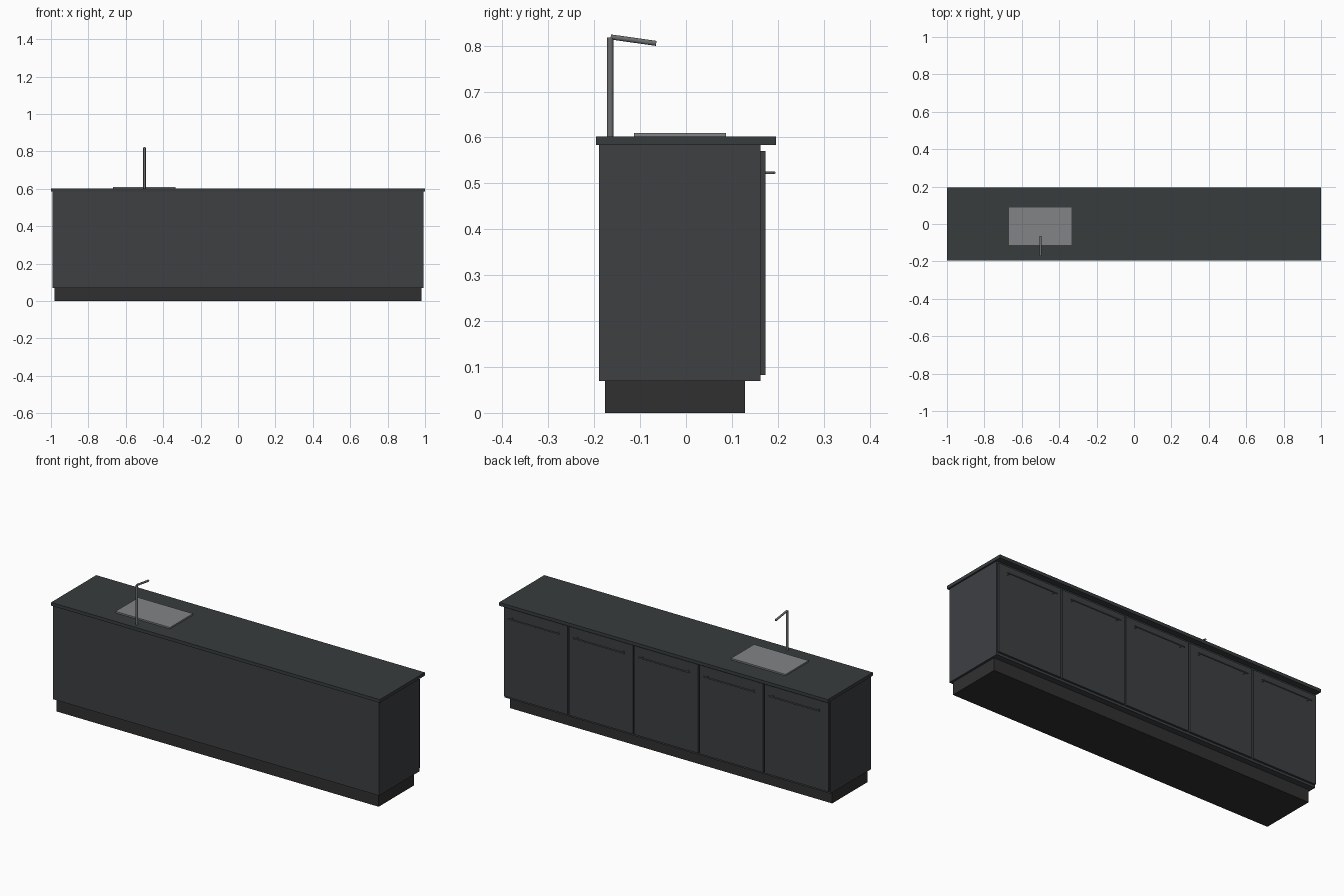
import bpy
from mathutils import Vector

if "Cube" in bpy.data.objects:
    bpy.data.objects.remove(bpy.data.objects["Cube"])


def material(name, r, g, b):
    m = bpy.data.materials.new(name)
    m.diffuse_color = (r, g, b, 1)
    m.use_nodes = True
    m.node_tree.nodes["Principled BSDF"].inputs["Base Color"].default_value = m.diffuse_color
    return m


cabinet_mat = material("cabinet_grey", 0.047, 0.05, 0.055)
counter_mat = material("counter_grey", 0.04, 0.046, 0.048)
plinth_mat = material("plinth_dark", 0.03, 0.03, 0.031)
steel_mat = material("steel", 0.22, 0.23, 0.235)
tap_mat = material("tap_metal", 0.15, 0.155, 0.16)


def box(name, x, y, z, mat):
    """Box from (min, max) ranges on each axis."""
    bpy.ops.mesh.primitive_cube_add(size=1, location=[(r[0] + r[1]) / 2 for r in (x, y, z)])
    ob = bpy.context.object
    ob.name = name
    ob.scale = [r[1] - r[0] for r in (x, y, z)]
    bpy.ops.object.transform_apply(location=False, rotation=False, scale=True)
    ob.data.materials.append(mat)
    return ob


def rod(name, a, b, radius, mat, sides=16):
    """Smooth cylinder between two points."""
    a, b = Vector(a), Vector(b)
    bpy.ops.mesh.primitive_cylinder_add(vertices=sides, radius=radius,
                                        depth=(b - a).length, location=(a + b) / 2)
    ob = bpy.context.object
    ob.name = name
    ob.rotation_euler = (b - a).to_track_quat('Z', 'Y').to_euler()
    bpy.ops.object.shade_smooth_by_angle()
    ob.data.materials.append(mat)
    return ob


# Plinth, carcass and worktop
box("plinth", (-0.98, 0.98), (-0.177, 0.129), (0, 0.069), plinth_mat)
box("cabinet_body", (-0.992, 0.992), (-0.19, 0.162), (0.069, 0.584), cabinet_mat)
box("countertop", (-1, 1), (-0.196, 0.196), (0.584, 0.602), counter_mat)

# Five doors on the +y side, each with a bar handle on two posts
pitch = 1.984 / 5
for i in range(5):
    cx = (i - 2) * pitch
    box(f"door_{i + 1}", (cx - pitch / 2 + 0.004, cx + pitch / 2 - 0.004),
        (0.162, 0.173), (0.082, 0.57), cabinet_mat)
    rod(f"handle_bar_{i + 1}", (cx - 0.155, 0.192, 0.523), (cx + 0.155, 0.192, 0.523),
        0.003, tap_mat)
    for side, s in (("left", -1), ("right", 1)):
        rod(f"handle_post_{side}_{i + 1}", (cx + s * 0.14, 0.172, 0.523),
            (cx + s * 0.14, 0.192, 0.523), 0.0025, tap_mat, 12)

# Sink plate and tap
box("sink", (-0.667, -0.335), (-0.113, 0.087), (0.602, 0.61), steel_mat)
rod("tap_column", (-0.5, -0.165, 0.602), (-0.5, -0.165, 0.818), 0.0068, tap_mat)
rod("tap_spout", (-0.5, -0.164, 0.819), (-0.5, -0.065, 0.805), 0.0055, tap_mat)
